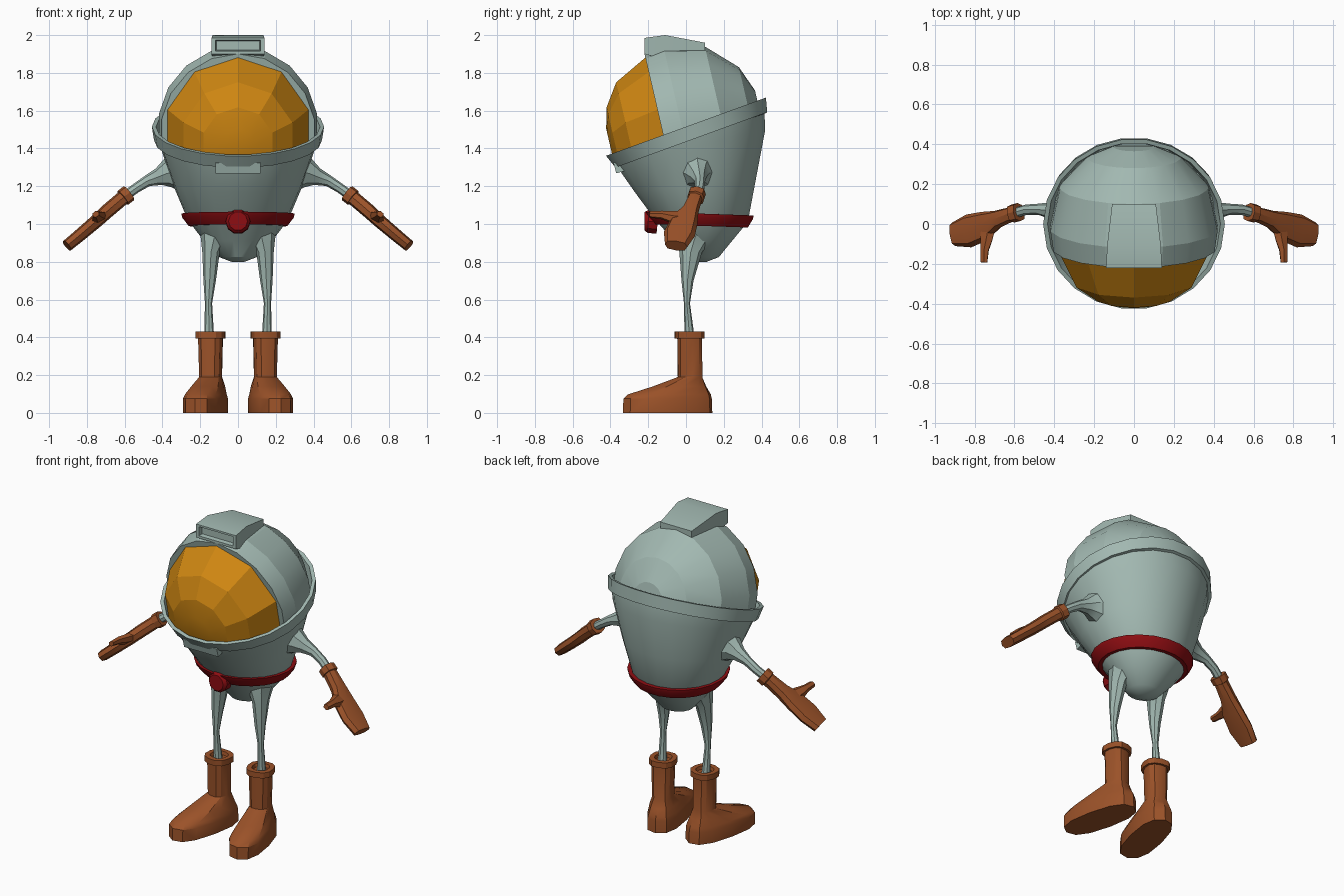
import bpy, bmesh
from math import sin, cos, pi, radians
from mathutils import Vector as V, Matrix


def mat(name, col):
    m = bpy.data.materials.new(name)
    m.diffuse_color = (*col, 1)
    return m


SUIT = mat("suit_grey", (0.36, 0.48, 0.44))
GOLD = mat("visor_orange", (0.62, 0.24, 0.006))
LEATHER = mat("leather_brown", (0.33, 0.085, 0.022))
RED = mat("belt_red", (0.27, 0.004, 0.006))


def loft(name, sections, n, m, mirror=False, closed=False, phase=0.0, power=1.0,
         cut=None, xform=None, angle=30):
    """Skin a list of (centre, u, v) cross-sections with n sides."""
    def p(t):
        return abs(t) ** power * (1 if t >= 0 else -1)
    bm = bmesh.new()
    rows = []
    for c, u, v in sections:
        angs = [phase + 2 * pi * i / n for i in range(n)]
        rows.append([bm.verts.new(c + u * p(cos(a)) + v * p(sin(a))) for a in angs])
    pairs = list(zip(rows, rows[1:])) + ([(rows[-1], rows[0])] if closed else [])
    for a, b in pairs:
        for i in range(n):
            j = (i + 1) % n
            bm.faces.new((a[i], a[j], b[j], b[i]))
    if not closed:
        bm.faces.new(rows[0])
        bm.faces.new(rows[-1])
    bmesh.ops.recalc_face_normals(bm, faces=bm.faces)
    if cut:
        bmesh.ops.bisect_plane(bm, geom=bm.verts[:] + bm.edges[:] + bm.faces[:],
                               plane_co=cut[0], plane_no=cut[1], clear_inner=True)
    if xform:
        bm.transform(xform)
    me = bpy.data.meshes.new(name)
    bm.to_mesh(me)
    bm.free()
    me.shade_smooth()
    me.set_sharp_from_angle(angle=radians(angle))
    me.materials.append(m)
    ob = bpy.data.objects.new(name, me)
    bpy.context.collection.objects.link(ob)
    if mirror:
        ob.modifiers.new("Mirror", 'MIRROR')
    return ob


def ring(y, z, rx, ry, tilt=0, x=0):
    """Horizontal ellipse, back edge raised by tilt degrees."""
    t = radians(tilt)
    return V((x, y, z)), V((rx, 0, 0)), V((0, ry * cos(t), ry * sin(t)))


def tube(pts, hint):
    """Sections along a path of (x, y, z, half width, half thickness)."""
    out = []
    for i, (x, y, z, w, t) in enumerate(pts):
        a, b = pts[max(i - 1, 0)], pts[min(i + 1, len(pts) - 1)]
        d = (V(b[:3]) - V(a[:3])).normalized()
        u = (V(hint) - d * d.dot(V(hint))).normalized()
        out.append((V((x, y, z)), u * w, d.cross(u) * t))
    return out


# Body: tapered egg with a tilted, flanged collar and hollow rim
loft("body", [ring(*r) for r in (
    (0.08, 0.80, 0.035, 0.03), (0.085, 0.825, 0.10, 0.09), (0.09, 0.91, 0.18, 0.155),
    (0.08, 1.02, 0.265, 0.25, -2), (0.05, 1.21, 0.345, 0.328, 7),
    (0.025, 1.405, 0.41, 0.41, 13.5), (0.02, 1.455, 0.425, 0.42, 18),
    (0.028, 1.445, 0.445, 0.432, 20), (0.0, 1.515, 0.456, 0.455, 20),
    (0.0, 1.515, 0.434, 0.433, 20), (0.02, 1.44, 0.41, 0.41, 20))], 22, SUIT)

# Collar latch on the chest
loft("collar_latch", tube([(0, -0.36, 1.33, 0.12, 0.025), (0, -0.345, 1.275, 0.12, 0.025)],
     (1, 0, 0)), 4, SUIT, phase=pi / 4, power=0.01)

# Helmet and visor: revolved about a forward axis dipped 13 degrees
T = radians(13)
AX, UP, MID = V((0, -cos(T), -sin(T))), V((0, -sin(T), cos(T))), V((0, 0, 1.51))
RIM_CUT = (V((0, 0, 1.455)), V((0, -sin(radians(20)), cos(radians(20)))))


def revolve(profile):
    return [(MID + AX * d, UP * r, V((0.955 * r, 0, 0))) for d, r in profile]


loft("helmet", revolve([(0.09, 0.385), (0.126, 0.388), (0.126, 0.43), (0.02, 0.446),
                        (-0.194, 0.396), (-0.345, 0.249), (-0.4, 0.11)]), 18, SUIT,
     cut=RIM_CUT, angle=20)
loft("visor", revolve([(0.09, 0.405), (0.126, 0.41), (0.306, 0.317), (0.385, 0.2),
                       (0.413, 0.09)]), 10, GOLD, cut=RIM_CUT, angle=20)

# Lamp housing on top, with a recessed front panel
R2 = 2 ** 0.5
loft("lamp_housing", [(V((0, y, (lo + hi) / 2)), V((w * R2, 0, 0)), V((0, 0, (hi - lo) / 2 * R2)))
                      for y, w, lo, hi in (
    (-0.195, 0.115, 1.92, 1.97), (-0.22, 0.12, 1.915, 1.973), (-0.22, 0.14, 1.90, 1.985),
    (-0.11, 0.135, 1.87, 2.0), (0.10, 0.11, 1.88, 1.96))], 4, SUIT, phase=pi / 4)

# Belt and buckle
loft("belt", [ring(0.08, 1.055, 0.26, 0.24, -2), ring(0.073, 1.055, 0.30, 0.288, -2),
              ring(0.075, 1.035, 0.296, 0.282, -2), ring(0.08, 0.99, 0.262, 0.25, -2),
              ring(0.08, 0.99, 0.23, 0.21, -2)], 22, RED, closed=True)
loft("belt_buckle", tube([(0, -0.15, 1.01, 0.065, 0.065), (0, -0.20, 1.015, 0.065, 0.065),
                          (0, -0.22, 1.015, 0.05, 0.05)], (1, 0, 0)), 10, RED)

# Legs: thin at the knee, flaring into the hips
loft("leg", [ring(y, z, rx, ry, 0, x) for x, y, z, rx, ry in (
    (0.11, 0.07, 0.99, 0.10, 0.12), (0.128, 0.045, 0.92, 0.068, 0.09),
    (0.143, 0.025, 0.85, 0.046, 0.06), (0.15, 0.008, 0.70, 0.033, 0.032),
    (0.156, 0.005, 0.58, 0.019, 0.016), (0.153, 0.018, 0.41, 0.026, 0.026))],
     8, SUIT, mirror=True)

# Boots: one loft from sole to cuff, turned slightly outward
loft("boot", [ring(*r) for r in (
    (-0.10, 0.0, 0.10, 0.243), (-0.10, 0.075, 0.102, 0.24), (-0.09, 0.098, 0.094, 0.225),
    (-0.035, 0.14, 0.082, 0.145), (0.022, 0.19, 0.06, 0.066), (0.02, 0.395, 0.066, 0.066),
    (0.02, 0.395, 0.079, 0.08), (0.02, 0.43, 0.079, 0.08), (0.02, 0.43, 0.05, 0.05),
    (0.02, 0.41, 0.045, 0.045))], 12, LEATHER, mirror=True, power=0.8,
     xform=Matrix.Translation((0.15, 0, 0)) @ Matrix.Rotation(radians(13), 4, 'Z'))

# Arms: flared shoulder to thin forearm
loft("arm", tube([(0.31, 0.06, 1.28, 0.10, 0.12), (0.375, 0.06, 1.268, 0.065, 0.075),
                  (0.42, 0.068, 1.25, 0.042, 0.046), (0.48, 0.074, 1.228, 0.028, 0.03),
                  (0.54, 0.072, 1.19, 0.026, 0.026), (0.61, 0.052, 1.14, 0.026, 0.026)],
                 (0, 1, 0)), 8, SUIT, mirror=True)

# Gloves: cuff, palm and thumb
loft("glove", tube([(0.578, 0.06, 1.163, 0.046, 0.046), (0.61, 0.052, 1.138, 0.046, 0.046),
                    (0.612, 0.05, 1.136, 0.037, 0.038), (0.69, 0.022, 1.07, 0.046, 0.038),
                    (0.75, -0.01, 1.015, 0.074, 0.036), (0.83, -0.035, 0.947, 0.084, 0.034),
                    (0.905, -0.052, 0.885, 0.06, 0.032)], (0, 1, 0)),
     8, LEATHER, mirror=True, power=0.75)
loft("thumb", tube([(0.73, 0.0, 1.03, 0.05, 0.032), (0.742, -0.08, 1.038, 0.038, 0.028),
                    (0.75, -0.13, 1.048, 0.024, 0.022), (0.753, -0.193, 1.052, 0.02, 0.016)],
                   (1, 0, -0.8)), 6, LEATHER, mirror=True)
